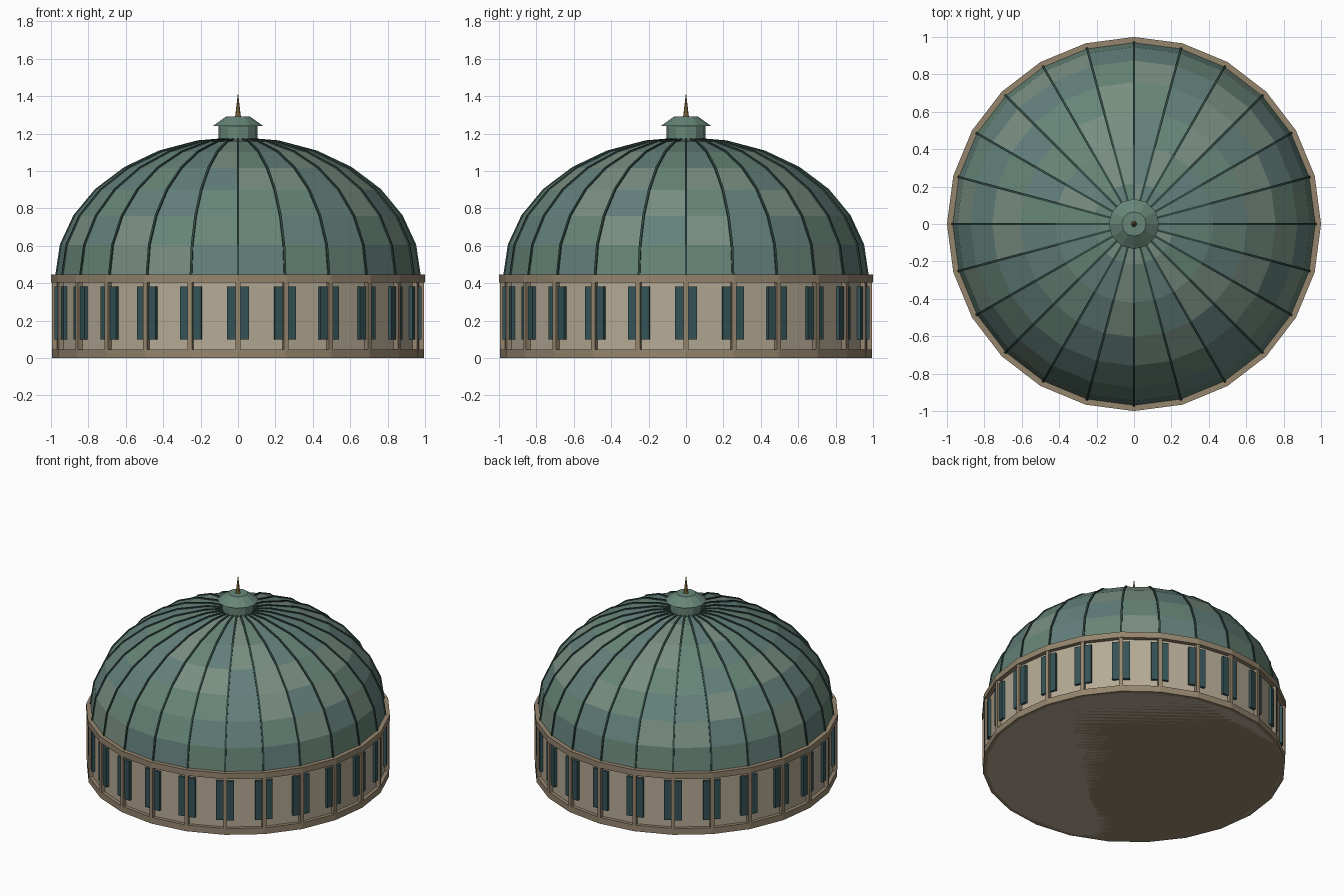
import bpy, bmesh, math, random
from mathutils import Matrix, Vector

if "Cube" in bpy.data.objects:
    bpy.data.objects.remove(bpy.data.objects["Cube"])

random.seed(4)
N = 24                      # sides of the drum and dome
STEP = 2 * math.pi / N


def mat(name, rgb):
    m = bpy.data.materials.new(name)
    m.diffuse_color = (*rgb, 1)
    m.use_nodes = True
    m.node_tree.nodes["Principled BSDF"].inputs["Base Color"].default_value = m.diffuse_color
    return m


STONE = mat("stone", (0.46, 0.40, 0.30))
TRIM = mat("trim", (0.30, 0.235, 0.155))
GLASS = mat("glass", (0.035, 0.085, 0.095))
RIB = mat("rib", (0.03, 0.065, 0.055))
BRASS = mat("brass", (0.30, 0.19, 0.06))
COPPER = [mat("copper_green", (0.135, 0.235, 0.185)),
          mat("copper_blue", (0.125, 0.215, 0.20)),
          mat("copper_pale", (0.19, 0.27, 0.22))]


def finish(name, bm, mats):
    bmesh.ops.recalc_face_normals(bm, faces=bm.faces)
    me = bpy.data.meshes.new(name)
    bm.to_mesh(me)
    bm.free()
    for m in mats:
        me.materials.append(m)
    ob = bpy.data.objects.new(name, me)
    bpy.context.collection.objects.link(ob)
    return ob


def lathe(name, profile, sides, mats, closed=False, pick=None):
    """Revolve (radius, z) points; open profiles are capped at both ends."""
    bm = bmesh.new()
    rings = []
    for r, z in profile:
        if r == 0:
            rings.append([bm.verts.new((0, 0, z))] * sides)
        else:
            rings.append([bm.verts.new((r * math.cos(2 * math.pi * i / sides),
                                        r * math.sin(2 * math.pi * i / sides), z))
                          for i in range(sides)])
    pairs = list(zip(rings, rings[1:]))
    if closed:
        pairs.append((rings[-1], rings[0]))
    for k, (a, b) in enumerate(pairs):
        for i in range(sides):
            j = (i + 1) % sides
            f = bm.faces.new(dict.fromkeys((a[i], a[j], b[j], b[i])))
            if pick:
                f.material_index = pick(i, k)
    if not closed:
        for ring, p in ((rings[0], profile[0]), (rings[-1], profile[-1])):
            if p[0] > 0:
                bm.faces.new(ring)
    return finish(name, bm, mats)


def box_ring(name, r0, r1, width, z0, z1, material):
    """One box on every corner of the drum."""
    bm = bmesh.new()
    for i in range(N):
        m = (Matrix.Rotation(i * STEP, 4, 'Z')
             @ Matrix.Translation(((r0 + r1) / 2, 0, (z0 + z1) / 2))
             @ Matrix.Diagonal((r1 - r0, width, z1 - z0, 1)))
        bmesh.ops.create_cube(bm, size=1, matrix=m)
    return finish(name, bm, [material])


# Drum: wall, base course and cornice
lathe("drum_wall", [(0.97, 0.0), (0.97, 0.44)], N, [STONE])
lathe("base_course", [(0.995, 0.0), (0.995, 0.045)], N, [TRIM])
lathe("cornice", [(0.94, 0.405), (1.0, 0.405), (1.0, 0.447), (0.94, 0.447)],
      N, [TRIM], closed=True)

# Windows with a mullion post in front of each
box_ring("windows", 0.94, 0.982, 0.116, 0.10, 0.382, GLASS)
box_ring("window_posts", 0.95, 0.995, 0.026, 0.045, 0.405, TRIM)

# Dome of patchwork copper panels
K = 7
dome = [(0.97 * math.cos(k * math.pi / 2 / K),
         0.442 + 0.733 * math.sin(k * math.pi / 2 / K)) for k in range(K)]
dome.append((0, 1.175))
lathe("dome", dome, N, COPPER, pick=lambda i, k: random.randrange(3))

# Thin raised ribs along the dome corners
bm = bmesh.new()
for i in range(N):
    rot = Matrix.Rotation(i * STEP, 3, 'Z')
    sections = []
    for k, (r, z) in enumerate(dome[:-1] + [(0.08, 1.168)]):
        t = min(k, K - 0.3) * math.pi / 2 / K
        n = Vector((math.cos(t) * 0.733, 0, math.sin(t) * 0.97)).normalized()
        p = Vector((r, 0, z))
        sections.append([bm.verts.new(rot @ (p + n * d + Vector((0, s, 0))))
                         for d, s in ((-0.01, -0.006), (0.007, -0.006),
                                      (0.007, 0.006), (-0.01, 0.006))])
    for a, b in zip(sections, sections[1:]):
        for q in range(4):
            bm.faces.new((a[q], a[(q + 1) % 4], b[(q + 1) % 4], b[q]))
    bm.faces.new(sections[0])
    bm.faces.new(sections[-1])
finish("dome_ribs", bm, [RIB])

# Lantern, its cap and the spire
lathe("lantern", [(0.105, 1.15), (0.105, 1.24)], 12, COPPER[:1])
lathe("lantern_cap", [(0.135, 1.24), (0.065, 1.29)], 12, COPPER[:1])
lathe("spire", [(0.016, 1.285), (0, 1.42)], 8, [BRASS])
